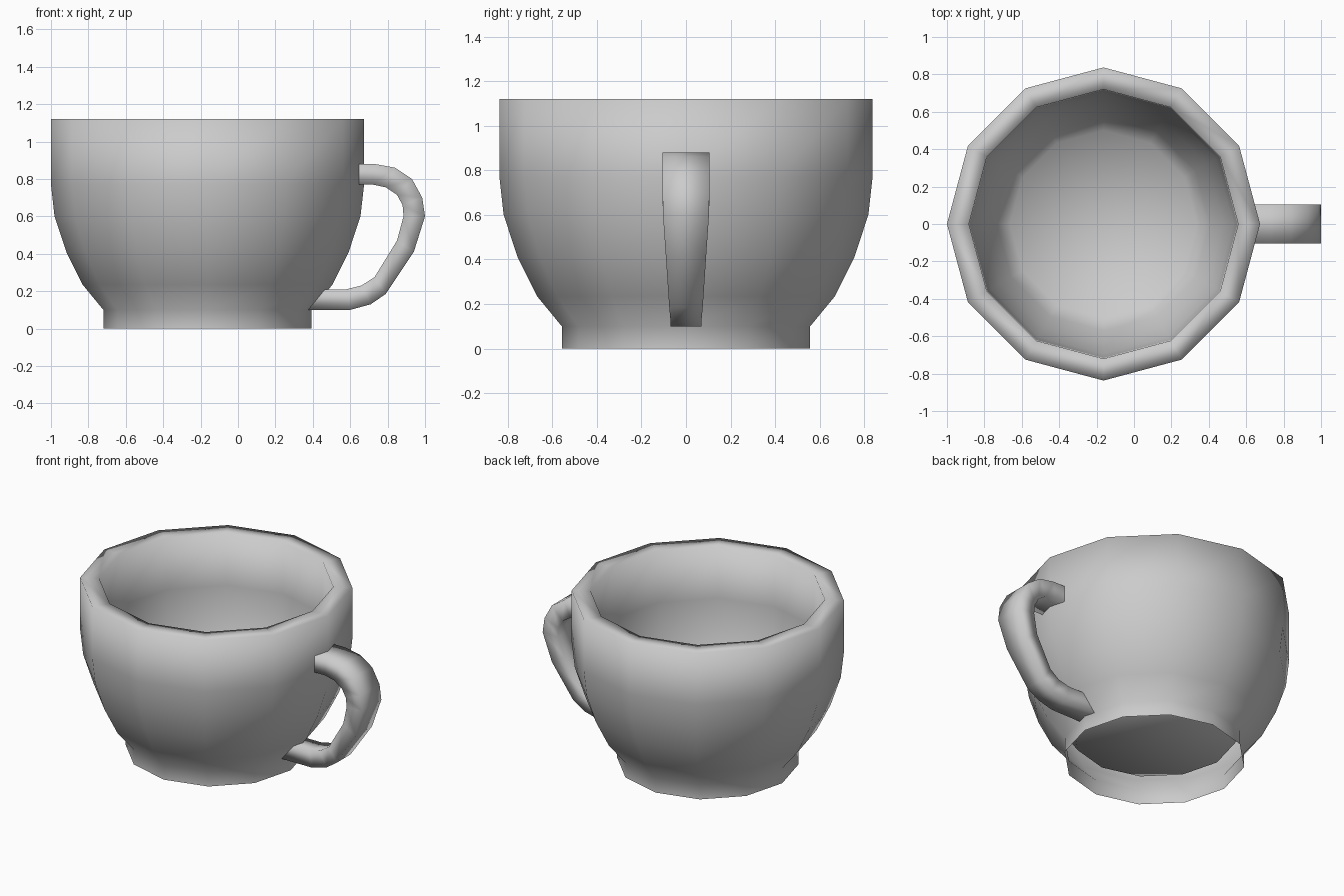
import bpy, bmesh, math

if "Cube" in bpy.data.objects:
    bpy.data.objects.remove(bpy.data.objects["Cube"])

CX = -0.163   # cup axis
SIDES = 12


def finish(bm, name):
    bmesh.ops.recalc_face_normals(bm, faces=bm.faces)
    me = bpy.data.meshes.new(name)
    bm.to_mesh(me)
    bm.free()
    for p in me.polygons:
        p.use_smooth = True
    ob = bpy.data.objects.new(name, me)
    bpy.context.collection.objects.link(ob)
    return ob


# Cup: open foot, outer wall, rim, inner wall and floor in one lathed shell
profile = [(0.557, 0), (0.557, 0.1), (0.668, 0.235), (0.755, 0.41), (0.818, 0.6),
           (0.837, 0.77), (0.837, 1.12), (0.72, 1.12), (0.715, 0.77), (0.695, 0.6),
           (0.64, 0.42), (0.57, 0.27), (0.50, 0.165)]
bm = bmesh.new()
rings = []
for r, z in profile:
    rings.append([bm.verts.new((CX + r * math.cos(math.tau * i / SIDES),
                                r * math.sin(math.tau * i / SIDES), z))
                  for i in range(SIDES)])
for a, b in zip(rings, rings[1:]):
    for i in range(SIDES):
        j = (i + 1) % SIDES
        bm.faces.new((a[i], a[j], b[j], b[i]))
centre = bm.verts.new((CX, 0, 0.16))
for i in range(SIDES):
    bm.faces.new((rings[-1][i], rings[-1][(i + 1) % SIDES], centre))
finish(bm, "cup")

# Handle: rectangular strap, each row = outer x, z, inner x, z, half width
strap = [(0.62, 0.88, 0.62, 0.77, 0.105), (0.73, 0.88, 0.72, 0.77, 0.105),
         (0.84, 0.86, 0.79, 0.755, 0.105), (0.93, 0.80, 0.85, 0.715, 0.105),
         (0.985, 0.70, 0.88, 0.66, 0.105), (1.0, 0.60, 0.885, 0.60, 0.103),
         (0.94, 0.41, 0.85, 0.47, 0.09), (0.79, 0.185, 0.73, 0.275, 0.075),
         (0.71, 0.13, 0.66, 0.23, 0.07), (0.60, 0.10, 0.58, 0.21, 0.07),
         (0.36, 0.10, 0.43, 0.21, 0.07)]
bm = bmesh.new()
rows = [[bm.verts.new(c) for c in ((xo, -w, zo), (xo, w, zo), (xi, w, zi), (xi, -w, zi))]
        for xo, zo, xi, zi, w in strap]
for a, b in zip(rows, rows[1:]):
    for i in range(4):
        j = (i + 1) % 4
        bm.faces.new((a[i], a[j], b[j], b[i]))
finish(bm, "handle")
